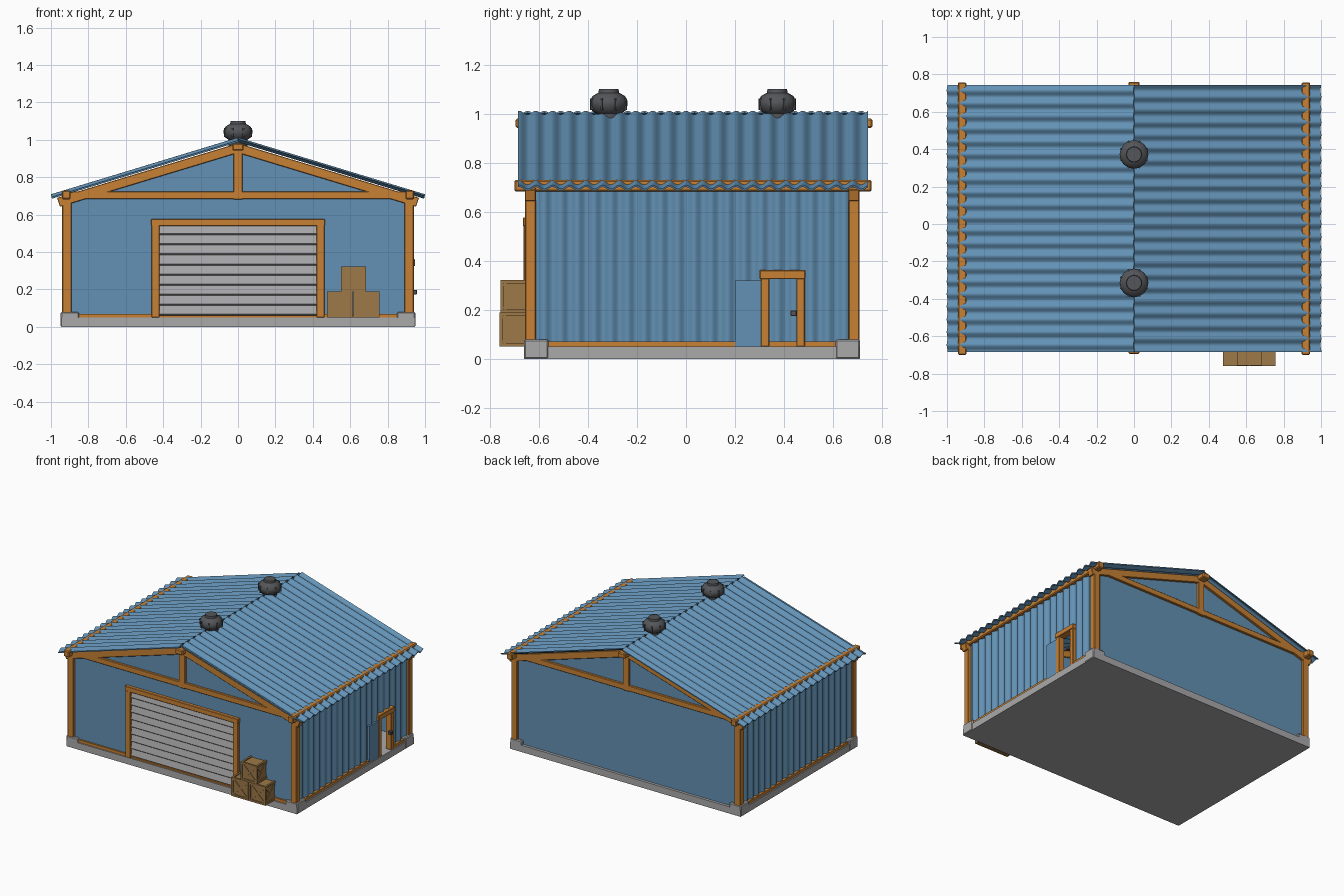
import bpy, bmesh, math
from mathutils import Vector, Matrix

if "Cube" in bpy.data.objects:
    bpy.data.objects.remove(bpy.data.objects["Cube"])


def material(name, rgb):
    m = bpy.data.materials.new(name)
    m.diffuse_color = (*rgb, 1)
    m.use_nodes = True
    m.node_tree.nodes["Principled BSDF"].inputs["Base Color"].default_value = m.diffuse_color
    return m


BLUE = material("blue_metal", (0.125, 0.285, 0.46))
ORANGE = material("orange_timber", (0.58, 0.22, 0.035))
GREY = material("pale_grey", (0.40, 0.40, 0.41))
DARK = material("charcoal", (0.09, 0.092, 0.10))
CRATE = material("crate_wood", (0.34, 0.19, 0.065))
FRONT, BACK = -0.657, 0.707      # outer faces of the timber frame


def finish(name, bm, mat, smooth=False, bevel=0):
    bmesh.ops.recalc_face_normals(bm, faces=bm.faces)
    me = bpy.data.meshes.new(name)
    bm.to_mesh(me)
    bm.free()
    me.materials.append(mat)
    ob = bpy.data.objects.new(name, me)
    bpy.context.collection.objects.link(ob)
    if bevel:
        mod = ob.modifiers.new("bevel", 'BEVEL')
        mod.width, mod.segments = bevel, 1
    if smooth:
        bpy.context.view_layer.objects.active = ob
        ob.select_set(True)
        bpy.ops.object.shade_smooth_by_angle(angle=math.radians(40))
        ob.select_set(False)
    return ob


def add_box(bm, x, y, z, rot=None):
    size = Vector((x[1] - x[0], y[1] - y[0], z[1] - z[0]))
    mid = Vector((x[0] + x[1], y[0] + y[1], z[0] + z[1])) / 2
    m = Matrix.Translation(mid) @ (rot or Matrix()) @ Matrix.Diagonal((*size, 1))
    bmesh.ops.create_cube(bm, size=1, matrix=m)


def box(name, x, y, z, mat, bevel=0):
    bm = bmesh.new()
    add_box(bm, x, y, z)
    return finish(name, bm, mat, bevel=bevel)


def prism(name, pts, lo, hi, mat, axis='Y', bevel=0):
    """Extrude a profile: (x, z) points along Y, or (y, z) points along X."""
    bm = bmesh.new()
    place = (lambda p, d: (p[0], d, p[1])) if axis == 'Y' else (lambda p, d: (d, p[0], p[1]))
    rings = [[bm.verts.new(place(p, d)) for p in pts] for d in (lo, hi)]
    for r in rings:
        bm.faces.new(r)
    for i in range(len(pts)):
        j = (i + 1) % len(pts)
        bm.faces.new((rings[0][i], rings[0][j], rings[1][j], rings[1][i]))
    return finish(name, bm, mat, bevel=bevel)


def corrugated(name, a, b, y0, y1, amp, thick, period=0.068):
    """Wavy sheet between (x, z) points a and b, rippled along Y."""
    bm = bmesh.new()
    d = Vector((b[0] - a[0], b[1] - a[1])).normalized()
    n = Vector((-d.y, d.x))
    count = max(2, round((y1 - y0) / period * 10))
    rings = []
    for i in range(count + 1):
        y = y0 + (y1 - y0) * i / count
        off = amp * math.cos(2 * math.pi * y / period)
        ring = []
        for p, t in ((a, 0.5), (b, 0.5), (b, -0.5), (a, -0.5)):
            q = Vector(p) + n * (off + t * thick)
            ring.append(bm.verts.new((q.x, y, q.y)))
        rings.append(ring)
    for r, s in zip(rings, rings[1:]):
        for k in range(4):
            bm.faces.new((r[k], r[(k + 1) % 4], s[(k + 1) % 4], s[k]))
    bm.faces.new(rings[0])
    bm.faces.new(rings[-1])
    return finish(name, bm, BLUE, smooth=True)


def span(s, a, b):
    return tuple(sorted((s * a, s * b)))


# Foundation slab
box("slab", (-0.945, 0.945), (-0.66, 0.71), (0, 0.05), GREY)

# Gable walls
gable = [(-0.9, 0.05), (0.9, 0.05), (0.9, 0.70), (0, 0.968), (-0.9, 0.70)]
prism("front_wall", gable, -0.64, -0.62, BLUE)
prism("back_wall", gable, 0.67, 0.69, BLUE)

# Trusses, one per gable
for end, y in (("front", (FRONT, FRONT + 0.045)), ("back", (BACK - 0.045, BACK))):
    box(end + "_tie_beam", (-0.9, 0.9), y, (0.684, 0.725), ORANGE, 0.003)
    box(end + "_king_post", (-0.025, 0.025), y, (0.68, 0.95), ORANGE, 0.003)
    for s, side in ((-1, "left"), (1, "right")):
        prism(f"{end}_{side}_rafter",
              [(0, 0.982), (s * 0.968, 0.690), (s * 0.952, 0.642), (0, 0.930)],
              *y, ORANGE, bevel=0.003)
        # Corner posts on raised footings
        box(f"{end}_{side}_post", span(s, 0.89, 0.94), y, (0.05, 0.70), ORANGE, 0.004)
        fy = (-0.66, -0.56) if end == "front" else (0.61, 0.71)
        box(f"{end}_{side}_footing", span(s, 0.85, 0.948), fy, (0.0, 0.08), GREY, 0.006)

# Ridge and eave beams
box("ridge_beam", (-0.03, 0.03), (-0.695, 0.76), (0.942, 0.98), ORANGE, 0.006)
for s, side in ((-1, "left"), (1, "right")):
    box(side + "_eave_beam", span(s, 0.896, 0.942), (-0.70, 0.757), (0.682, 0.730), ORANGE, 0.006)
    # Roof sheets
    corrugated(side + "_roof", (0, 1.0), (s * 0.998, 0.697), -0.685, 0.742, 0.008, 0.008)
    # Side sill
    box(side + "_sill", span(s, 0.895, 0.936), (-0.57, 0.62), (0.05, 0.07), ORANGE) if s < 0 else None

# Side walls, with a doorway in the right one
corrugated("left_wall", (-0.917, 0.055), (-0.917, 0.71), -0.62, 0.67, 0.008, 0.01)
for name, y0, y1, z0 in (("right_wall_front", -0.62, 0.325, 0.055),
                         ("right_wall_over_door", 0.325, 0.465, 0.33),
                         ("right_wall_back", 0.465, 0.67, 0.055)):
    corrugated(name, (0.917, z0), (0.917, 0.71), y0, y1, 0.008, 0.01)
for i, y in enumerate(((-0.57, 0.31), (0.48, 0.62))):
    box(f"right_sill_{i + 1}", (0.895, 0.936), y, (0.05, 0.07), ORANGE)

# Side door: frame, slid-open leaf and latch
for name, y in (("front", (0.305, 0.34)), ("back", (0.45, 0.485))):
    box(f"side_door_{name}_jamb", (0.895, 0.942), y, (0.05, 0.33), ORANGE, 0.003)
box("side_door_header", (0.895, 0.947), (0.30, 0.487), (0.325, 0.362), ORANGE, 0.003)
box("side_door_leaf", (0.922, 0.937), (0.20, 0.31), (0.05, 0.32), BLUE)
box("side_door_latch", (0.93, 0.957), (0.426, 0.452), (0.174, 0.198), DARK, 0.003)

# Front sill
for s, side in ((-1, "left"), (1, "right")):
    box(f"front_{side}_sill", span(s, 0.46, 0.855), (-0.652, -0.63), (0.05, 0.07), ORANGE)
box("door_threshold", (-0.43, 0.43), (-0.654, -0.63), (0.05, 0.06), ORANGE)

# Roller shutter with overlapping slats
slats, z0, z1 = 9, 0.06, 0.545
profile = [(-0.625, z1), (-0.625, z0)]
for i in range(slats):
    a = z0 + (z1 - z0) * i / slats
    b = z0 + (z1 - z0) * (i + 1) / slats
    profile += [(-0.643, a), (-0.653, a + 0.008), (-0.643, b - 0.001)]
prism("roller_shutter", profile, -0.425, 0.425, GREY, axis='X')

# Shutter frame
for s, side in ((-1, "left"), (1, "right")):
    box(f"shutter_{side}_jamb", span(s, 0.42, 0.462), (-0.662, -0.63), (0.05, 0.545), ORANGE, 0.003)
box("shutter_header", (-0.465, 0.465), (-0.664, -0.63), (0.54, 0.577), ORANGE, 0.003)


# Crates: recessed core, edge battens and diagonal braces
def crate(name, cx, cz, s=0.139):
    bm = bmesh.new()
    h, w, cy, r = s / 2, 0.014, -0.69, s / 2 - 0.007
    c = (cx, cy, cz)
    add_box(bm, *[(v - r, v + r) for v in c])
    for axis in range(3):
        others = [k for k in range(3) if k != axis]
        for u in (-1, 1):
            for v in (-1, 1):
                rng = [None] * 3
                rng[axis] = (c[axis] - h, c[axis] + h)
                for k, sg in zip(others, (u, v)):
                    mid = c[k] + sg * (h - w / 2)
                    rng[k] = (mid - w / 2, mid + w / 2)
                add_box(bm, *rng)
    length = (s - 2 * w) * 0.69
    for sg in (-1, 1):
        for ang in (-45, 45):
            a = math.radians(ang)
            y, x = cy + sg * (r + 0.001), cx + sg * (r + 0.001)
            add_box(bm, (cx - length, cx + length), (y - 0.003, y + 0.003),
                    (cz - 0.007, cz + 0.007), Matrix.Rotation(a, 4, 'Y'))
            add_box(bm, (x - 0.003, x + 0.003), (cy - length, cy + length),
                    (cz - 0.007, cz + 0.007), Matrix.Rotation(a, 4, 'X'))
    return finish(name, bm, CRATE)


crate("crate_left", 0.545, 0.12)
crate("crate_right", 0.687, 0.12)
crate("crate_top", 0.617, 0.255, 0.134)


# Rooftop turbine vents: lathed body with upright fins
def vent(name, y):
    bm = bmesh.new()
    outline = [(0.05, 0.965), (0.05, 1.0), (0.068, 1.012), (0.077, 1.035), (0.077, 1.05),
               (0.066, 1.072), (0.042, 1.085), (0.040, 1.10)]
    n, rings = 16, []
    for r, z in outline:
        rings.append([bm.verts.new((r * math.cos(2 * math.pi * i / n),
                                    y + r * math.sin(2 * math.pi * i / n), z)) for i in range(n)])
    for p, q in zip(rings, rings[1:]):
        for i in range(n):
            j = (i + 1) % n
            bm.faces.new((p[i], p[j], q[j], q[i]))
    bm.faces.new(rings[0])
    bm.faces.new(rings[-1])
    finish(name, bm, DARK, smooth=True)
    fins = bmesh.new()
    for i in range(8):
        a = 2 * math.pi * (i + 0.5) / 8
        x, fy = 0.072 * math.cos(a), y + 0.072 * math.sin(a)
        add_box(fins, (x - 0.008, x + 0.008), (fy - 0.004, fy + 0.004), (1.015, 1.062),
                Matrix.Rotation(a, 4, 'Z'))
    finish(name + "_fins", fins, DARK)


vent("front_vent", -0.315)
vent("back_vent", 0.372)
